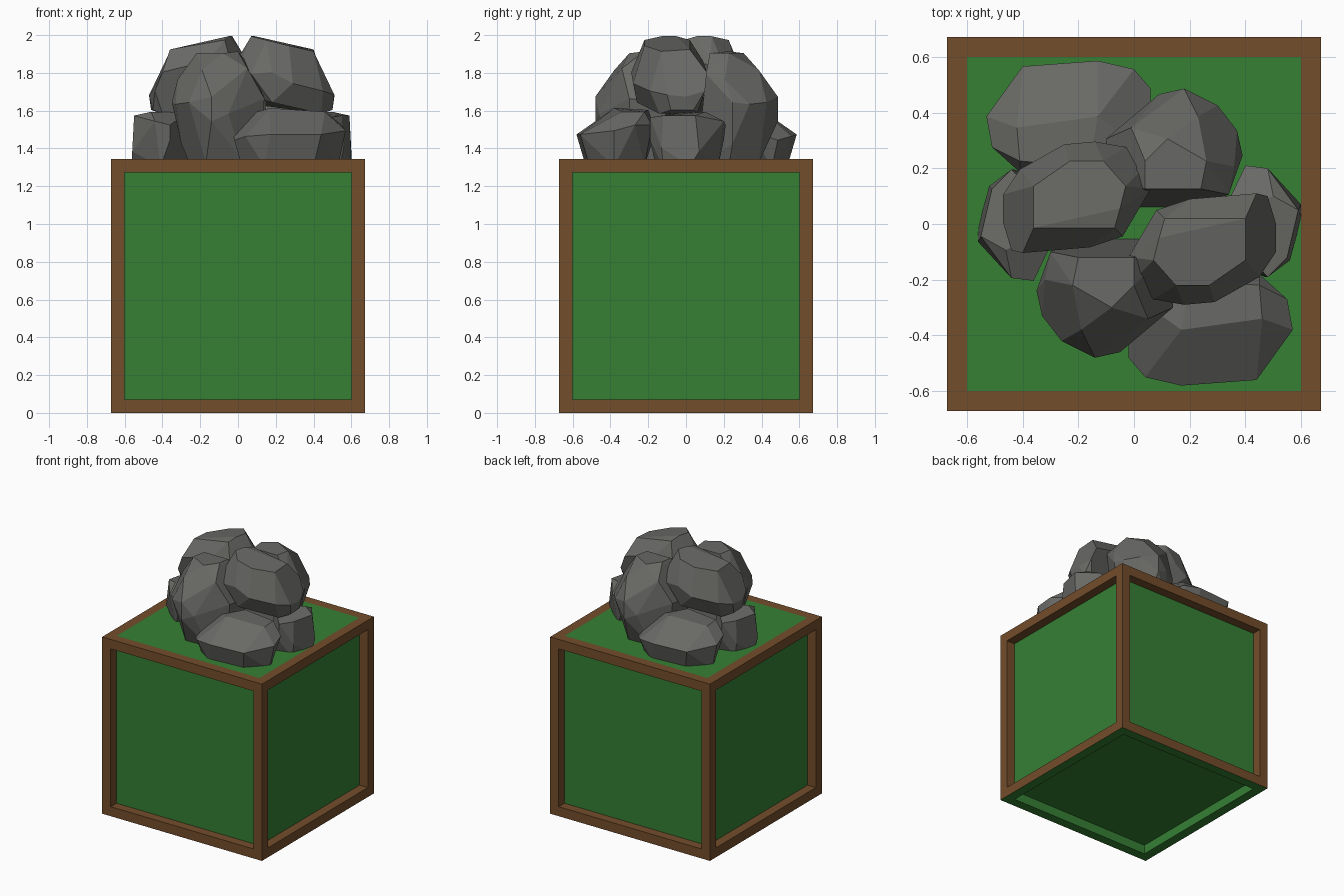
import bpy, bmesh
from mathutils import Matrix, Vector

if "Cube" in bpy.data.objects:
    bpy.data.objects.remove(bpy.data.objects["Cube"], do_unlink=True)

SIZE, RIM, DEPTH = 1.344, 0.072, 0.07
PILE_CENTRE = Vector((0.02, 0.003, 0))


def material(name, colour):
    mat = bpy.data.materials.new(name)
    mat.use_nodes = True
    mat.diffuse_color = (*colour, 1)
    shader = next(n for n in mat.node_tree.nodes if n.type == "BSDF_PRINCIPLED")
    shader.inputs["Base Color"].default_value = (*colour, 1)
    shader.inputs["Roughness"].default_value = 0.9
    return mat


BROWN = material("brown wood", (0.171, 0.074, 0.024))
GREEN = material("green panel", (0.036, 0.216, 0.034))
GREY = material("grey stone", (0.14, 0.14, 0.132))


def add_object(name, bm, *materials):
    mesh = bpy.data.meshes.new(name)
    bmesh.ops.recalc_face_normals(bm, faces=bm.faces[:])
    bm.to_mesh(mesh)
    bm.free()
    for mat in materials:
        mesh.materials.append(mat)
    obj = bpy.data.objects.new(name, mesh)
    bpy.context.collection.objects.link(obj)


def build_crate():
    bm = bmesh.new()
    bmesh.ops.create_cube(bm, size=SIZE, matrix=Matrix.Translation((0, 0, SIZE / 2)))
    bm.normal_update()
    panels = bm.faces[:]
    # Flat rim around every panel
    bmesh.ops.inset_individual(bm, faces=panels, thickness=RIM, use_even_offset=True)
    bm.normal_update()
    # The underside is green all over
    for face in bm.faces:
        face.material_index = int(face in panels or face.normal.z < -0.9)
    # Sink every panel except the top one
    for face in [f for f in panels if f.normal.z < 0.9]:
        normal = face.normal.copy()
        sunk = bmesh.ops.extrude_discrete_faces(bm, faces=[face])["faces"][0]
        bmesh.ops.translate(bm, verts=sunk.verts[:], vec=-DEPTH * normal)
        for edge in sunk.edges:
            for wall in edge.link_faces:
                if wall != sunk:
                    wall.material_index = int(normal.z < -0.9)
    add_object("crate", bm, BROWN, GREEN)


def build_rock(name, points, opposite):
    # Points are in hundredths, with height measured from the crate top
    bm = bmesh.new()
    for x, y, h in points:
        p = Vector((x / 100, y / 100, 0))
        if opposite:
            p = 2 * PILE_CENTRE - p
        p.z = SIZE + h / 100
        bm.verts.new(p)
    hull = bmesh.ops.convex_hull(bm, input=bm.verts[:])
    spare = {v for v in hull["geom_interior"] if isinstance(v, bmesh.types.BMVert)}
    bmesh.ops.delete(bm, geom=list(spare), context="VERTS")
    # Merge nearly level triangles into broad facets
    bmesh.ops.dissolve_limit(bm, angle_limit=0.2, verts=bm.verts[:], edges=bm.edges[:])
    add_object(name, bm, GREY)


# Corner points of each stone: crown, girdle, foot
CORNER_ROCK = [
    (10, -33, 25), (17, -38, 27), (46, -34, 25), (45, -22, 25), (20, -20, 26),
    (-2, -42, 12), (-2, -48, 10), (4, -55, 12), (17, -58, 13), (44, -56, 13),
    (57, -38, 15), (55, -27, 18), (45, -18, 18), (15, -16, 15), (0, -30, 18),
    (2, -45, -4), (14, -53, -4), (40, -51, -4), (53, -38, -4), (42, -22, -4),
]
SIDE_ROCK = [
    (30, 0, 25), (50, 10, 25), (59, 5, 23), (55, -12, 23), (48, -19, 22),
    (48, 20, 20), (40, 21, 18), (60, 7, 4), (56, -13, 6), (40, 20, 10),
    (47, -19, 10), (60, 2, -4), (54, -12, -4), (45, 17, -4), (40, -16, -4),
    (30, 0, -4),
]
TALL_ROCK = [
    (-22, -22, 56), (0, -22, 57), (-8, -30, 56), (-20, -12, 56), (0, -12, 56),
    (-19, -38, 47), (-12, -41, 44), (5, -34, 48), (7, -15, 48), (-32, -20, 42),
    (-30, -10, 45), (-35, -24, 30), (-33, -33, 29), (-26, -42, 30),
    (-14, -48, 33), (-14, -48, 20), (-5, -46, 24), (14, -30, 32), (13, -30, 19),
    (15, -12, 30), (-30, -24, 8), (-25, -22, -4), (-17, -38, -2), (-12, -43, 8),
    (2, -38, 0), (10, -25, -4), (-20, -5, -4), (8, -5, -4),
]
HIGH_ROCK = [
    (9, -5, 65), (7, -13, 65), (15, -22, 63), (27, -22, 60), (40, -13, 57),
    (40, 2, 58), (11, 2, 63), (-2, -12, 50), (0, -20, 48), (7, -27, 45),
    (18, -29, 46), (29, -28, 40), (45, -19, 36), (51, -10, 34), (51, 0, 33),
    (48, 10, 36), (44, 11, 46), (20, 9, 52), (8, 5, 52), (50, -8, 26),
    (49, 4, 26), (2, -12, 34), (18, -26, 30), (44, -14, 24), (44, 6, 24),
    (15, 2, 28),
]

build_crate()

# Each stone has a twin, turned half way round the pile
for name, points, places in (
    ("corner_rock", CORNER_ROCK, ("front", "back")),
    ("side_rock", SIDE_ROCK, ("left", "right")),
    ("tall_rock", TALL_ROCK, ("front", "back")),
    ("high_rock", HIGH_ROCK, ("left", "right")),
):
    for turn, place in enumerate(places):
        build_rock(f"{place}_{name}", points, bool(turn))
